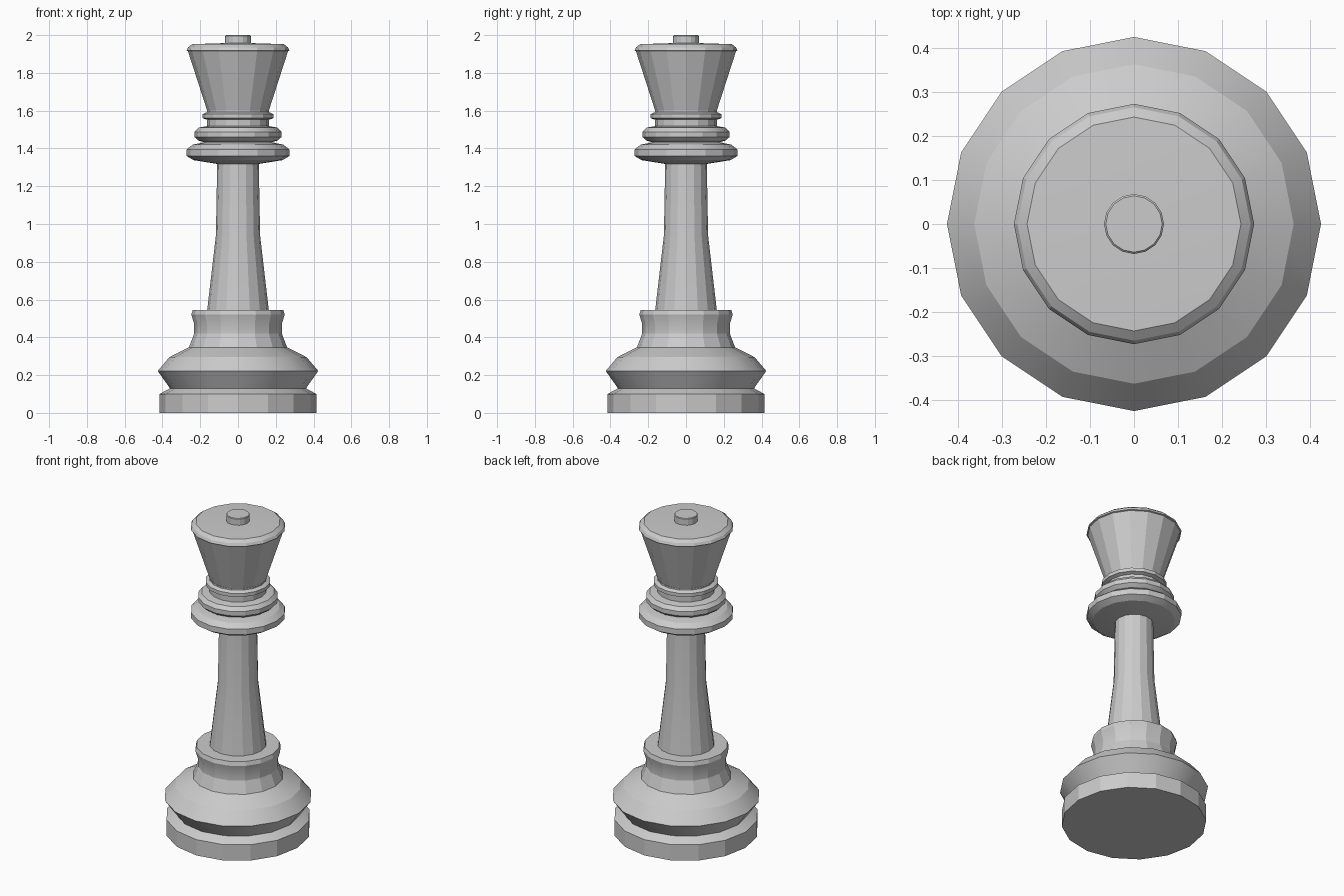
import bpy, bmesh
from math import cos, sin, pi, radians

SIDES = 16

if "Cube" in bpy.data.objects:
    bpy.data.objects.remove(bpy.data.objects["Cube"], do_unlink=True)

GREY = (0.6, 0.6, 0.6, 1)
grey = bpy.data.materials.new("light_grey")
grey.use_nodes = True
grey.diffuse_color = GREY
grey.node_tree.nodes["Principled BSDF"].inputs["Base Color"].default_value = GREY


def turned(name, profile):
    """Spin a (radius, height) profile, listed bottom to top, into a closed faceted solid."""
    bm = bmesh.new()
    rings = []
    for r, z in profile:
        if r == 0:
            rings.append([bm.verts.new((0, 0, z))] * SIDES)
        else:
            rings.append([bm.verts.new((r * cos(2 * pi * i / SIDES), r * sin(2 * pi * i / SIDES), z))
                          for i in range(SIDES)])
    for low, high in zip(rings, rings[1:]):
        for i in range(SIDES):
            j = (i + 1) % SIDES
            corners = dict.fromkeys((low[i], low[j], high[j], high[i]))
            bm.faces.new(list(corners))
    # Close the open ends
    if profile[0][0]:
        bm.faces.new(rings[0][::-1])
    if profile[-1][0]:
        bm.faces.new(rings[-1])
    bmesh.ops.recalc_face_normals(bm, faces=bm.faces)
    mesh = bpy.data.meshes.new(name)
    bm.to_mesh(mesh)
    bm.free()
    mesh.materials.append(grey)
    obj = bpy.data.objects.new(name, mesh)
    bpy.context.collection.objects.link(obj)
    bpy.ops.object.select_all(action="DESELECT")
    obj.select_set(True)
    bpy.context.view_layer.objects.active = obj
    bpy.ops.object.shade_smooth_by_angle(angle=radians(20))


# Plinth and the flared foot above it
turned("plinth", [(0.415, 0), (0.415, 0.10), (0.36, 0.13)])
turned("foot", [(0.36, 0.13), (0.425, 0.222), (0.363, 0.295), (0.26, 0.347)])

# Waist with a lipped top
turned("waist", [(0.26, 0.347), (0.232, 0.42), (0.232, 0.47), (0.247, 0.52), (0.24, 0.545)])

# Tapering stem
turned("stem", [(0.163, 0.545), (0.117, 0.94), (0.11, 1.33)])

# Collar rings
turned("wide_collar", [(0.11, 1.318), (0.235, 1.338), (0.272, 1.36), (0.272, 1.395),
                       (0.24, 1.42), (0.17, 1.435)])
turned("middle_collar", [(0.17, 1.43), (0.21, 1.442), (0.23, 1.46), (0.23, 1.488),
                         (0.21, 1.51), (0.165, 1.518)])
turned("neck", [(0.165, 1.515), (0.165, 1.6)])
turned("thin_collar", [(0.165, 1.552), (0.187, 1.56), (0.187, 1.582), (0.165, 1.592)])

# Flared head with a bevelled rim and a shallow domed top
turned("head", [(0.16, 1.59), (0.265, 1.915), (0.273, 1.918), (0.265, 1.935),
                (0.243, 1.952), (0, 1.96)])

# Small button on top
turned("button", [(0.068, 1.95), (0.068, 1.996), (0.064, 2.0)])
